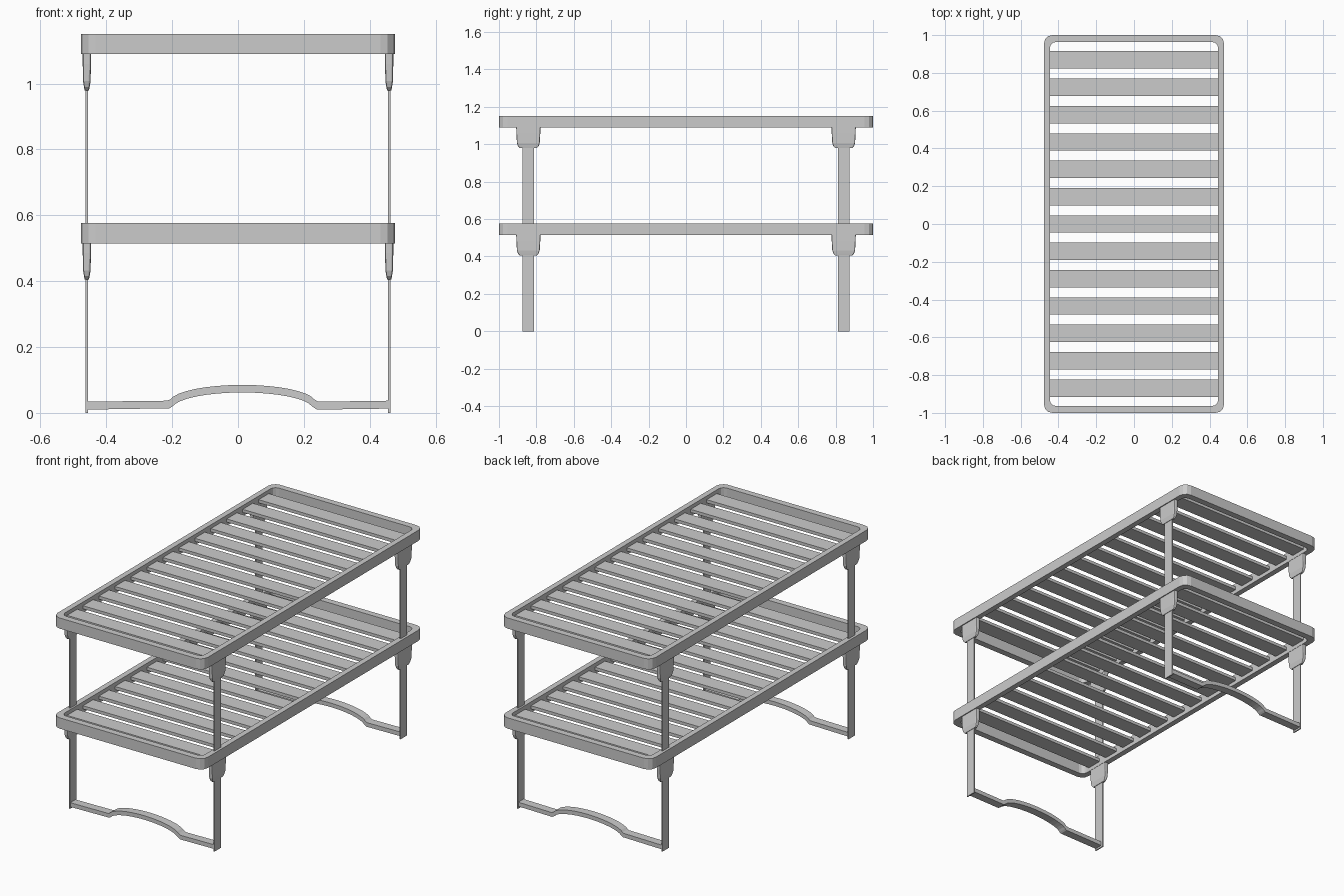
import bpy, bmesh, math

if "Cube" in bpy.data.objects:
    bpy.data.objects.remove(bpy.data.objects["Cube"])

def mesh_obj(name, bm):
    bmesh.ops.recalc_face_normals(bm, faces=bm.faces)
    me = bpy.data.meshes.new(name)
    bm.to_mesh(me)
    bm.free()
    ob = bpy.data.objects.new(name, me)
    bpy.context.collection.objects.link(ob)
    return ob

def add_box(bm, x0, x1, y0, y1, z0, z1):
    r = bmesh.ops.create_cube(bm, size=1)
    for v in r['verts']:
        v.co.x = x1 if v.co.x > 0 else x0
        v.co.y = y1 if v.co.y > 0 else y0
        v.co.z = z1 if v.co.z > 0 else z0

def rounded(hx, hy, r, seg):
    pts = []
    for sx, sy, a0 in ((1, 1, 0), (-1, 1, 90), (-1, -1, 180), (1, -1, 270)):
        for i in range(seg + 1):
            a = math.radians(a0 + 90 * i / seg)
            pts.append((sx * (hx - r) + r * math.cos(a), sy * (hy - r) + r * math.sin(a)))
    return pts

def skin(bm, rings, closed=False):
    n = len(rings[0])
    for a, b in zip(rings, rings[1:] + (rings[:1] if closed else [])):
        for i in range(n):
            j = (i + 1) % n
            bm.faces.new((a[i], a[j], b[j], b[i]))
    if not closed:
        bm.faces.new(rings[0])
        bm.faces.new(rings[-1])

# Shelf: rounded rim with recessed slats
def shelf(level, z0, z1):
    bm = bmesh.new()
    outer, inner = rounded(.477, 1, .045, 3), rounded(.445, .963, .03, 3)
    rings = [[bm.verts.new((x, y, z)) for x, y in pts]
             for pts, z in ((outer, z0), (outer, z1), (inner, z1), (inner, z0))]
    skin(bm, rings, closed=True)
    mesh_obj(level + "_shelf_rim", bm)
    bm = bmesh.new()
    for i in range(13):
        y = (i - 6) * .1448
        add_box(bm, -.449, .449, y - .046, y + .046, z0 + .022, z0 + .04)
    mesh_obj(level + "_shelf_slats", bm)

# Leg strips and tapered sockets under the shelf
def legs(level, bottom, z):
    for sx, side in ((-1, "left"), (1, "right")):
        for sy, end in ((-1, "front"), (1, "back")):
            cx, cy = sx * .459, sy * .843
            bm = bmesh.new()
            add_box(bm, cx - .0035, cx + .0035, cy - .03, cy + .03, bottom, z)
            mesh_obj(f"{level}_{end}_{side}_leg", bm)
            bm = bmesh.new()
            rings = []
            for dz, hx, hy in ((.01, .0125, .065), (-.03, .0125, .064), (-.082, .0115, .061),
                               (-.1, .0085, .055), (-.11, .0065, .045)):
                rings.append([bm.verts.new((cx + px, cy + py, z + dz))
                              for px, py in rounded(hx, hy, min(.006, hx * .6), 2)])
            skin(bm, rings)
            mesh_obj(f"{level}_{end}_{side}_leg_socket", bm)

shelf("lower", .515, .577)
shelf("upper", 1.089, 1.15)
legs("lower", 0, .515)
legs("upper", .555, 1.089)

# Arched foot bars
def arch(c, a, h, base):
    return [(c + a * math.cos(math.radians(t)), base + h * math.sin(math.radians(t)))
            for t in range(170, 9, -10)]

top = [(-.459, .034), (-.215, .037)] + arch(.013, .222, .053, .032) + [(.243, .034), (.459, .037)]
low = [(-.459, .010), (-.208, .014)] + arch(.013, .215, .051, .011) + [(.240, .010), (.459, .013)]
for sy, end in ((-1, "front"), (1, "back")):
    bm = bmesh.new()
    y0, y1 = sorted((sy * .87, sy * .822))
    rings = [[bm.verts.new(p) for p in ((x, y0, z), (x, y1, z), (u, y1, w), (u, y0, w))]
             for (x, z), (u, w) in zip(top, low)]
    skin(bm, rings)
    mesh_obj(end + "_foot_bar", bm)
